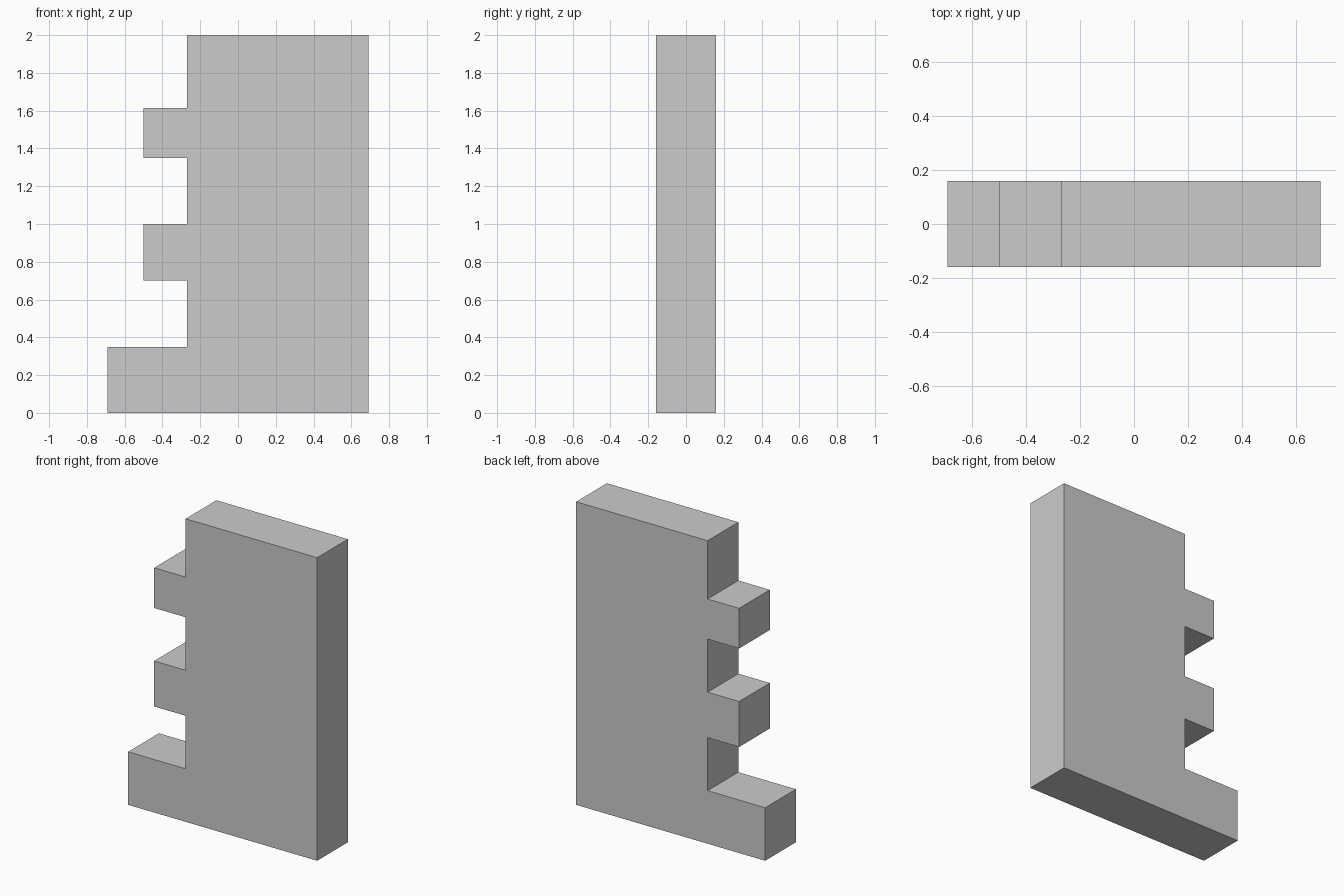
import bpy
import bmesh

cube = bpy.data.objects.get("Cube")
if cube:
    bpy.data.objects.remove(cube, do_unlink=True)

# Plain grey material
GREY = (0.6, 0.6, 0.6, 1.0)
grey = bpy.data.materials.new("plain_grey")
grey.use_nodes = True
grey.diffuse_color = GREY
grey.node_tree.nodes["Principled BSDF"].inputs["Base Color"].default_value = GREY

HALF_DEPTH = 0.16
RIGHT, WALL, TOOTH, FOOT = 0.69, -0.27, -0.5, -0.69
TOP, FOOT_TOP = 2.0, 0.35
TEETH = [(0.7, 1.0), (1.35, 1.615)]  # bottom and top of each tooth

# Outline: foot, then the stepped edge with its teeth, then the top
outline = [(RIGHT, 0), (FOOT, 0), (FOOT, FOOT_TOP), (WALL, FOOT_TOP)]
for low, high in TEETH:
    outline += [(WALL, low), (TOOTH, low), (TOOTH, high), (WALL, high)]
outline += [(WALL, TOP), (RIGHT, TOP)]

# Extrude the outline into a solid slab
bm = bmesh.new()
face = bm.faces.new([bm.verts.new((x, -HALF_DEPTH, z)) for x, z in outline])
extruded = bmesh.ops.extrude_face_region(bm, geom=[face])["geom"]
bmesh.ops.translate(bm, vec=(0, 2 * HALF_DEPTH, 0),
                    verts=[v for v in extruded if isinstance(v, bmesh.types.BMVert)])
bmesh.ops.recalc_face_normals(bm, faces=bm.faces)

mesh = bpy.data.meshes.new("toothed_slab")
bm.to_mesh(mesh)
bm.free()
mesh.materials.append(grey)
slab = bpy.data.objects.new("toothed_slab", mesh)
bpy.context.collection.objects.link(slab)
